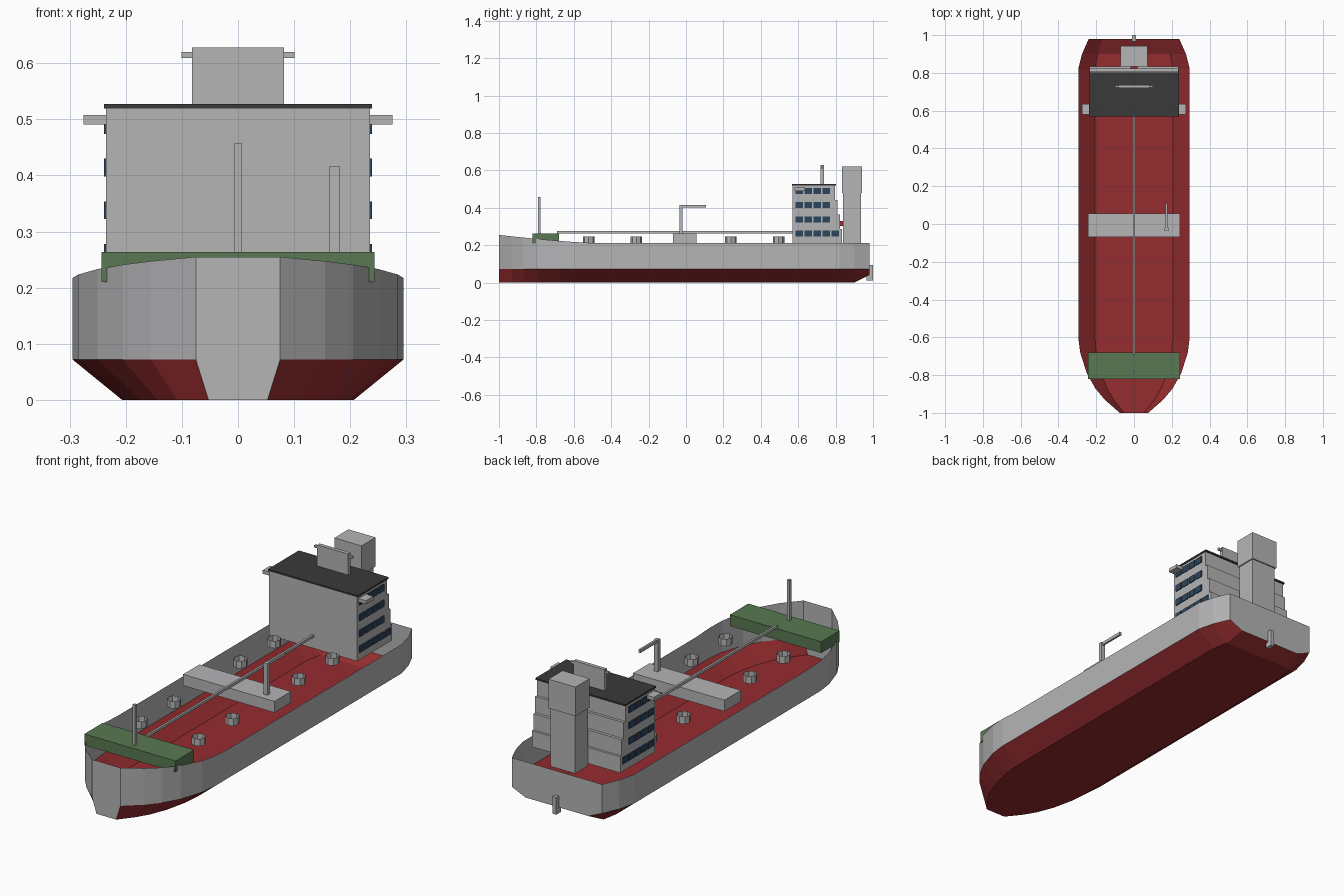
import bpy
import bmesh
from mathutils import Vector

cube = bpy.data.objects.get("Cube")
if cube:
    bpy.data.objects.remove(cube, do_unlink=True)


def material(name, r, g, b):
    m = bpy.data.materials.new(name)
    m.use_nodes = True
    m.diffuse_color = (r, g, b, 1)
    m.node_tree.nodes["Principled BSDF"].inputs["Base Color"].default_value = (r, g, b, 1)
    return m


grey = material("light grey paint", .46, .46, .47)
red = material("antifouling red", .30, .025, .028)
green = material("deck green", .10, .19, .085)
dark = material("charcoal roof", .042, .042, .042)
glass = material("dark blue glass", .025, .06, .11)


def finish(name, bm, *mats):
    mesh = bpy.data.meshes.new(name)
    bm.to_mesh(mesh)
    bm.free()
    for m in mats:
        mesh.materials.append(m)
    ob = bpy.data.objects.new(name, mesh)
    bpy.context.collection.objects.link(ob)
    return ob


def add_box(bm, x, y, z):
    """Box from (low, high) ranges on each axis."""
    verts = bmesh.ops.create_cube(bm, size=1)["verts"]
    for v in verts:
        v.co = Vector([(a + b) / 2 + c * (b - a) for (a, b), c in zip((x, y, z), v.co)])


def box(name, x, y, z, mat):
    bm = bmesh.new()
    add_box(bm, x, y, z)
    return finish(name, bm, mat)


# Open hull lofted through cross-sections: (y, half width, keel height)
CHINE, RAIL = .072, .212
stations = [(-1, .075, 0), (-.93, .155, 0), (-.87, .205, 0), (-.79, .25, 0),
            (-.68, .285, 0), (-.6, .295, 0), (-.5, .295, 0), (.82, .295, 0),
            (.9, .275, 0), (.98, .24, .04)]
bm = bmesh.new()
rings = []
for y, w, keel in stations:
    rail = RAIL + .043 * (max(0, -.5 - y) / .5) ** 1.3
    half = [(w, rail), (w, CHINE), (w * .7, keel)]
    section = [(-x, z) for x, z in half] + half[::-1]
    rings.append([bm.verts.new((x, y, z)) for x, z in section])
for a, b in zip(rings, rings[1:]):
    for i in range(5):
        face = bm.faces.new((a[i], a[i + 1], b[i + 1], b[i]))
        face.material_index = 0 if i in (0, 4) else 1
bm.faces.new(rings[0][::-1])
bm.faces.new(rings[-1])
bmesh.ops.recalc_face_normals(bm, faces=bm.faces)
keel_face = min(bm.faces, key=lambda f: f.calc_center_median().z)
if keel_face.normal.z > 0:
    bmesh.ops.reverse_faces(bm, faces=bm.faces)
finish("hull", bm, grey, red)

# Rudder
box("rudder", (-.01, .01), (.965, 1), (.012, .095), grey)

# Foredeck, mast and midship manifold
box("forecastle_deck", (-.243, .243), (-.82, -.68), (.21, .264), green)
box("foremast", (-.0065, .0065), (-.792, -.778), (.26, .458), grey)
box("manifold", (-.243, .243), (-.07, .055), (.21, .264), grey)
box("deck_pipe", (-.005, .005), (-.69, .57), (.264, .276), grey)

# Deck crane
box("crane_post", (.162, .182), (-.036, -.018), (.26, .416), grey)
box("crane_jib", (.167, .177), (-.036, .108), (.401, .416), grey)

# Open tank vents in pairs
bm = bmesh.new()
for side in (-1, 1):
    for y in (-.52, -.265, .24, .495):
        verts = bmesh.ops.create_cone(bm, cap_ends=False, segments=8,
                                      radius1=.031, radius2=.031, depth=.035)["verts"]
        bmesh.ops.translate(bm, verts=verts, vec=(side * .155, y, .228))
finish("tank_vents", bm, grey)

# Stepped accommodation block with rows of side windows
FRONT, TIER = .57, .0775
house = bmesh.new()
windows = bmesh.new()
for level, back in enumerate((.835, .824, .81, .797)):
    low = .21 + level * TIER
    add_box(house, (-.235, .235), (FRONT, back), (low, low + TIER))
    mid = .262 + level * .076
    for n in range(5 if level == 0 else 4):
        y = .585 + n * .0485
        for side in (-1, 1):
            add_box(windows, sorted((side * .234, side * .239)),
                    (y, y + .04), (mid - .016, mid + .016))
finish("accommodation", house, grey)
finish("side_windows", windows, glass)
box("bridge_wings", (-.275, .275), (.58, .636), (.491, .508), grey)
box("bridge_roof", (-.239, .239), (.568, .803), (.519, .527), dark)

# Radar mast
box("radar_mast", (-.082, .082), (.719, .737), (.525, .628), grey)
box("radar_arm", (-.101, .101), (.723, .733), (.609, .62), grey)

# Funnel and small stern boat
box("funnel_base", (-.066, .066), (.84, .936), (.2, .48), grey)
box("funnel_top", (-.072, .072), (.835, .942), (.48, .62), grey)
box("stern_boat", (-.018, .018), (.81, .848), (.303, .33), red)
